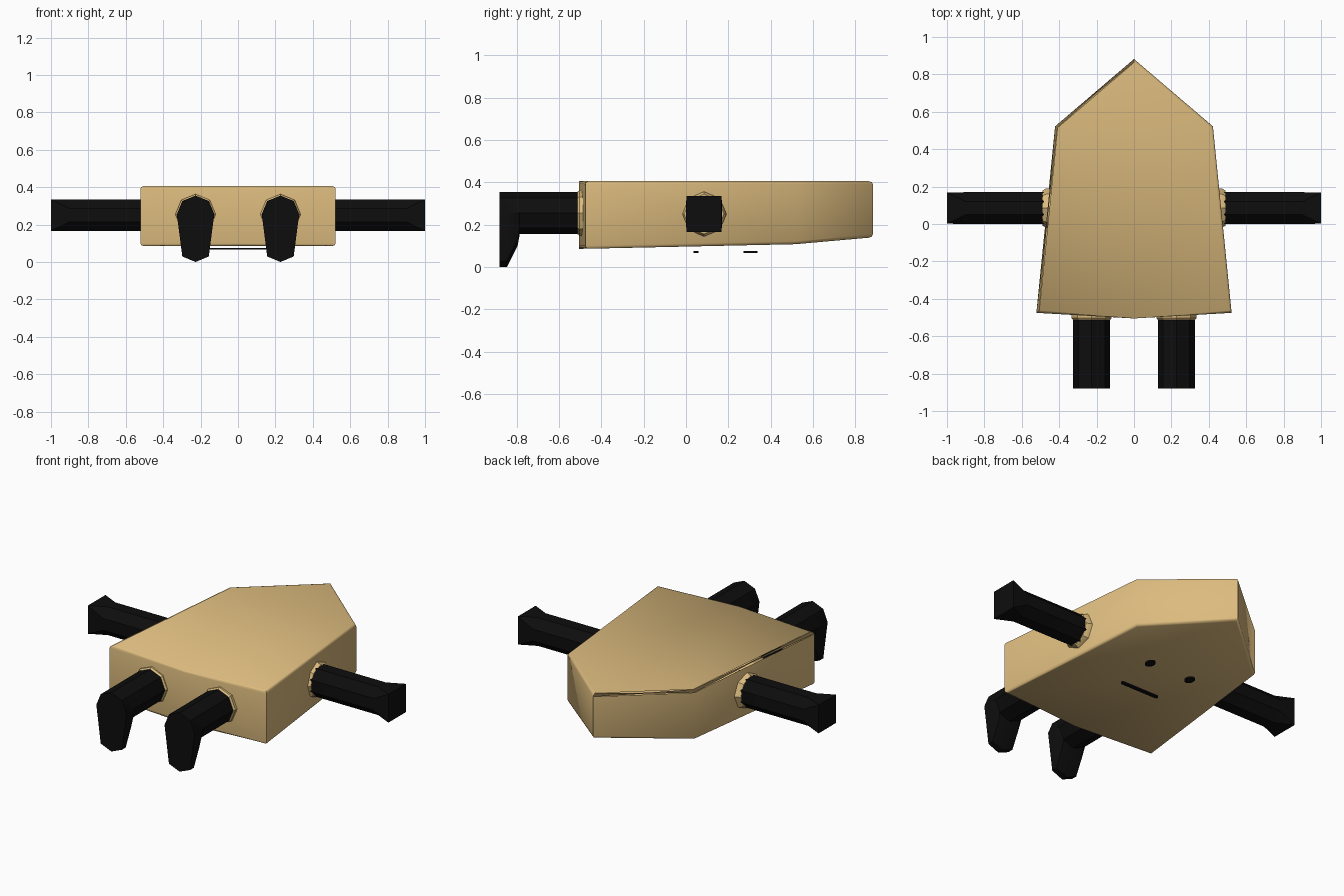
import bpy, bmesh, math

if "Cube" in bpy.data.objects:
    bpy.data.objects.remove(bpy.data.objects["Cube"])


def material(name, color):
    m = bpy.data.materials.new(name)
    m.diffuse_color = (*color, 1)
    m.use_nodes = True
    m.node_tree.nodes["Principled BSDF"].inputs["Base Color"].default_value = m.diffuse_color
    return m


TAN = material("tan", (0.72, 0.50, 0.21))
BLACK = material("black", (0.004, 0.004, 0.004))


def finish(bm, name, mat, angle=30):
    bmesh.ops.recalc_face_normals(bm, faces=bm.faces)
    me = bpy.data.meshes.new(name)
    bm.to_mesh(me)
    bm.free()
    ob = bpy.data.objects.new(name, me)
    bpy.context.collection.objects.link(ob)
    me.materials.append(mat)
    bpy.ops.object.select_all(action='DESELECT')
    ob.select_set(True)
    bpy.context.view_layer.objects.active = ob
    bpy.ops.object.shade_smooth_by_angle(angle=math.radians(angle))
    return ob


def loft(name, rings, mat):
    """Skin a list of equal-length rings and cap both ends."""
    bm = bmesh.new()
    vs = [[bm.verts.new(p) for p in r] for r in rings]
    n = len(vs[0])
    for a, b in zip(vs, vs[1:]):
        for i in range(n):
            j = (i + 1) % n
            bm.faces.new((a[i], a[j], b[j], b[i]))
    bm.faces.new(vs[0])
    bm.faces.new(vs[-1])
    return finish(bm, name, mat)


def octagon(r, turn=0.0):
    return [(r * math.cos(math.radians(45 * i + turn)),
             r * math.sin(math.radians(45 * i + turn))) for i in range(8)]


# Body: tapered slab with a pointed back and an underside rising to the tip
outline = [(-0.522, -0.475), (0, -0.505), (0.522, -0.475),
           (0.422, 0.522), (0, 0.882), (-0.422, 0.522)]
bm = bmesh.new()
top = [bm.verts.new((x, y, 0.405)) for x, y in outline]
bottom = [bm.verts.new((x, y, 0.14 if y > 0.8 else 0.108 if y > 0 else 0.086))
          for x, y in outline]
for ring in (top, bottom):
    bm.faces.new((ring[0], ring[1], ring[2], ring[3], ring[5]))
    bm.faces.new((ring[3], ring[4], ring[5]))
for i in range(6):
    j = (i + 1) % 6
    bm.faces.new((top[i], top[j], bottom[j], bottom[i]))
rims = [bm.edges.get((r[i], r[(i + 1) % 6])) for r in (top, bottom) for i in range(6)]
bmesh.ops.bevel(bm, geom=rims, offset=0.014, offset_type='OFFSET',
                segments=2, profile=0.5, affect='EDGES')
finish(bm, "body", TAN, 50)

# Foot profile along y: position, drop of the underside
FOOT = [(-0.45, 0), (-0.785, 0), (-0.795, 0.055), (-0.845, 0.155), (-0.88, 0.155)]

for side, s in (("right", 1), ("left", -1)):
    # Arm: octagonal rod flaring into a square hand
    def arm_ring(x, pts):
        return [(s * x, 0.085 + a, 0.25 + b) for a, b in pts]
    rod = octagon(0.085 / math.cos(math.pi / 8), 22.5)
    square = [(math.copysign(0.085, a), math.copysign(0.085, b)) for a, b in rod]
    # Flare only the corners, keeping two points along each square side
    square = [(0.085 * (1 if a > 0 else -1), 0.083 * (1 if b > 0 else -1))
              if abs(a) > abs(b) else
              (0.083 * (1 if a > 0 else -1), 0.085 * (1 if b > 0 else -1))
              for a, b in square]
    loft(side + "_arm", [arm_ring(0.4, rod), arm_ring(0.9, rod),
                         arm_ring(1.0, square)], BLACK)

    # Arm socket
    loft(side + "_arm_socket",
         [arm_ring(x, octagon(r)) for x, r in ((0.4, 0.106), (0.468, 0.106), (0.49, 0.094))],
         TAN)

    # Leg: octagonal rod whose front end drops into a foot
    rings = []
    for y, drop in FOOT:
        ring = []
        for a, b in octagon(0.1):
            low = b < -0.01
            ring.append((s * 0.227 + a, y, 0.255 + b - (drop if low else 0)))
        rings.append(ring)
    loft(side + "_leg", rings, BLACK)

    # Leg socket
    loft(side + "_leg_socket",
         [[(s * 0.227 + a, y, 0.255 + b) for a, b in octagon(r)]
          for y, r in ((-0.45, 0.108), (-0.502, 0.108), (-0.512, 0.1))], TAN)

    # Eye: thin oval plate below the face
    loft(side + "_eye",
         [[(s * 0.14 + 0.026 * math.cos(t * math.pi / 8),
            0.305 + 0.033 * math.sin(t * math.pi / 8), z) for t in range(16)]
          for z in (0.067, 0.076)], BLACK)

# Mouth: thin rounded bar
mouth = []
for z in (0.066, 0.075):
    mouth.append([(c * 0.118 + 0.011 * math.cos(math.radians(t)),
                   0.047 + 0.011 * math.sin(math.radians(t)), z)
                  for c, start in ((1, -90), (-1, 90))
                  for t in range(start, start + 181, 45)])
loft("mouth", mouth, BLACK)
